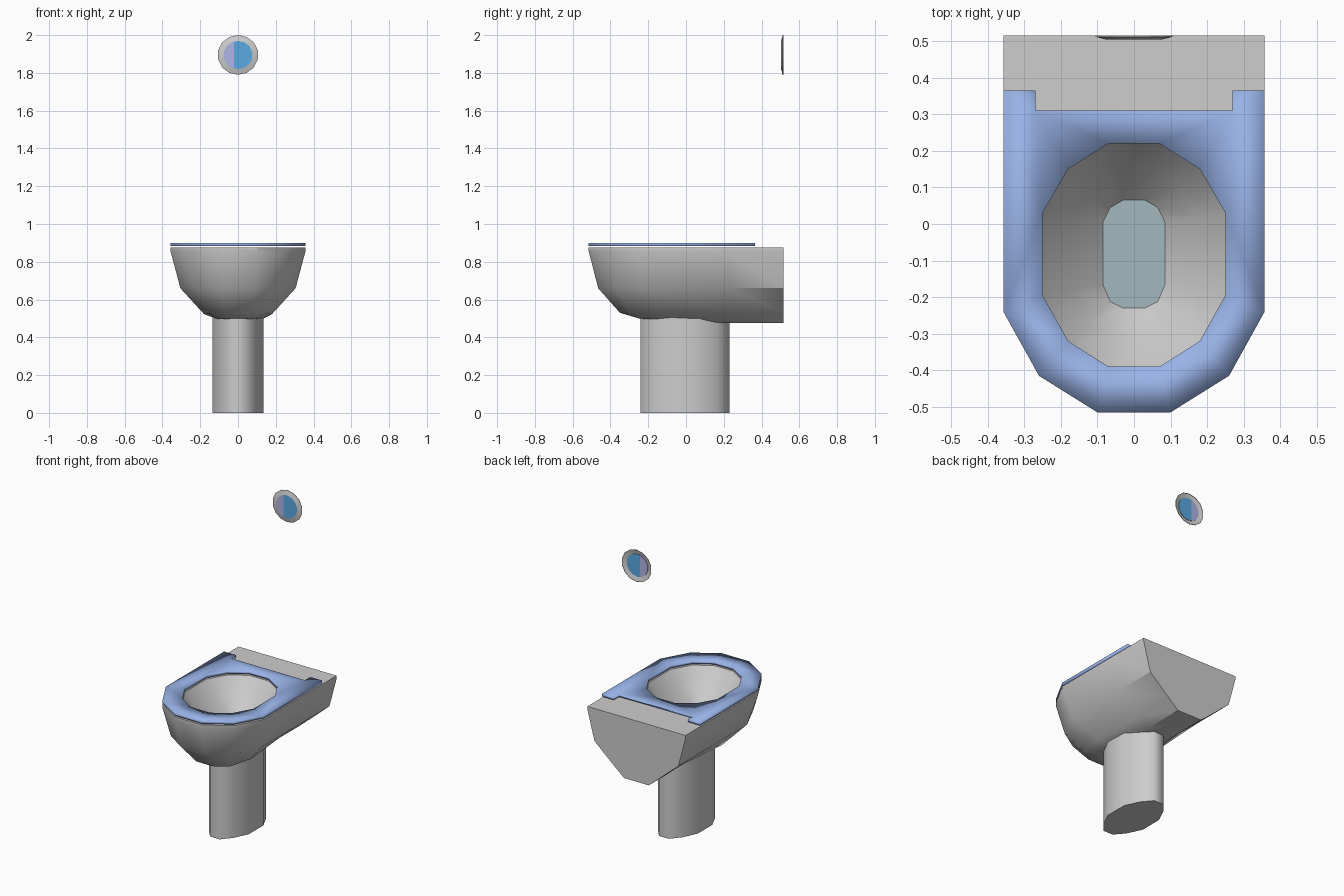
import bpy, bmesh, math

if "Cube" in bpy.data.objects:
    bpy.data.objects.remove(bpy.data.objects["Cube"])


def material(name, rgb):
    m = bpy.data.materials.new(name)
    m.diffuse_color = (*rgb, 1)
    m.use_nodes = True
    m.node_tree.nodes["Principled BSDF"].inputs["Base Color"].default_value = m.diffuse_color
    return m


CERAMIC = material("ceramic grey", (0.61, 0.61, 0.61))
SEAT = material("seat blue", (0.33, 0.47, 0.84))
WATER = material("water", (0.37, 0.48, 0.52))
BLUE = material("button blue", (0.10, 0.40, 0.77))
LILAC = material("button lilac", (0.43, 0.47, 0.82))


def mirrored(half):
    """Close a right-hand outline (front to back) with its left-hand mirror."""
    return half + [(-p[0], *p[1:]) for p in reversed(half)]


def at(half, z):
    return [(x, y, z) for x, y in mirrored(half)]


def ring(bm, pts):
    return [bm.verts.new(p) for p in pts]


def bridge(bm, a, b):
    n = len(a)
    for i in range(n):
        j = (i + 1) % n
        bm.faces.new((a[i], a[j], b[j], b[i]))


def loft(bm, rings):
    rows = [ring(bm, r) for r in rings]
    for a, b in zip(rows, rows[1:]):
        bridge(bm, a, b)
    return rows


def loop_edges(bm, vs):
    out = []
    for i in range(len(vs)):
        pair = (vs[i - 1], vs[i])
        out.append(bm.edges.get(pair) or bm.edges.new(pair))
    return out


def fill_between(bm, outer, inner):
    bmesh.ops.triangle_fill(bm, use_beauty=True,
                            edges=loop_edges(bm, outer) + loop_edges(bm, inner))


def finish(name, bm, mat, angle=40):
    bmesh.ops.recalc_face_normals(bm, faces=bm.faces)
    me = bpy.data.meshes.new(name)
    bm.to_mesh(me)
    bm.free()
    me.materials.append(mat)
    ob = bpy.data.objects.new(name, me)
    bpy.context.collection.objects.link(ob)
    bpy.ops.object.select_all(action='DESELECT')
    ob.select_set(True)
    bpy.context.view_layer.objects.active = ob
    bpy.ops.object.shade_smooth_by_angle(angle=math.radians(angle))
    return ob


# Shared outlines, right half
rim = [(0.10, -0.515), (0.26, -0.415), (0.357, -0.24),
       (0.357, 0.23), (0.357, 0.515)]
hole = [(0.07, -0.39), (0.18, -0.32), (0.25, -0.195),
        (0.25, 0.03), (0.18, 0.15), (0.07, 0.22)]
pool = [(0.03, -0.23), (0.065, -0.212), (0.085, -0.165),
        (0.085, 0.005), (0.065, 0.045), (0.03, 0.065)]
WATER_Z = 0.69


def blend(a, b, t):
    return [(p[0] + (q[0] - p[0]) * t, p[1] + (q[1] - p[1]) * t)
            for p, q in zip(a, b)]


# Bowl: outer shell, flat rim, inner basin
bm = bmesh.new()
belly = [(0.085, -0.465), (0.225, -0.375), (0.305, -0.20),
         (0.305, 0.23), (0.305, 0.515)]
under = mirrored([(0.06, -0.35, 0.53), (0.14, -0.29, 0.525), (0.18, -0.12, 0.523),
                  (0.155, 0.23, 0.53), (0.155, 0.515, 0.53)])
base = mirrored([(0.04, -0.25, 0.50), (0.09, -0.21, 0.497), (0.105, -0.10, 0.495),
                 (0.09, 0.23, 0.475), (0.09, 0.515, 0.475)])
shell = loft(bm, [at(rim, 0.875), at(rim, 0.855), at(belly, 0.66), under, base])
# Underside strips, and the flat back wall between the two rear columns
n = len(base)
for i in range(n // 2 - 1):
    b = shell[-1]
    bm.faces.new((b[i], b[i + 1], b[n - 2 - i], b[n - 1 - i]))
basin = loft(bm, [at(hole, 0.875), at(blend(hole, pool, 0.45), 0.78),
                  at(pool, WATER_Z)])
fill_between(bm, shell[0], basin[0])
finish("bowl", bm, CERAMIC, 32)

# Water at the bottom of the basin
bm = bmesh.new()
bm.faces.new(ring(bm, at(pool, WATER_Z)))
finish("water", bm, WATER)

# Pedestal
foot = [(0.035, -0.24), (0.09, -0.175), (0.135, -0.08),
        (0.135, 0.07), (0.09, 0.165), (0.035, 0.23)]
bm = bmesh.new()
rows = loft(bm, [at(foot, 0), at(foot, 0.512)])
for r in rows:
    bm.faces.new(r)
finish("pedestal", bm, CERAMIC, 60)

# Seat ring with two rear hinge tabs, softly shaded all over
outline = rim[:3] + [(0.357, 0.365), (0.27, 0.365), (0.27, 0.31)]
bm = bmesh.new()
outer = loft(bm, [at(outline, 0.883), at(outline, 0.90)])
inner = loft(bm, [at(hole, 0.883), at(hole, 0.90)])
for o, i in zip(outer, inner):
    fill_between(bm, o, i)
finish("seat", bm, SEAT, 180)

# Wall flush button: sloped collar, open behind
CZ, N = 1.895, 14


def circle(r, y):
    return [(1.03 * r * math.sin(2 * math.pi * k / N), y,
             CZ + r * math.cos(2 * math.pi * k / N)) for k in range(N)]


bm = bmesh.new()
loft(bm, [circle(0.075, 0.507), circle(0.075, 0.504),
          circle(0.105, 0.512), circle(0.105, 0.515)])
finish("button_collar", bm, CERAMIC, 25)

# Button plate, split off centre into a large and a small key
bm = bmesh.new()
rows = loft(bm, [circle(0.075, 0.504), circle(0.075, 0.507)])
for r in rows:
    bm.faces.new(r)
bmesh.ops.bisect_plane(bm, geom=bm.verts[:] + bm.edges[:] + bm.faces[:],
                       plane_co=(-0.021, 0, 0), plane_no=(1, 0, 0))
for f in bm.faces:
    f.material_index = int(f.calc_center_median().x < -0.021)
plate = finish("button_keys", bm, BLUE, 20)
plate.data.materials.append(LILAC)
